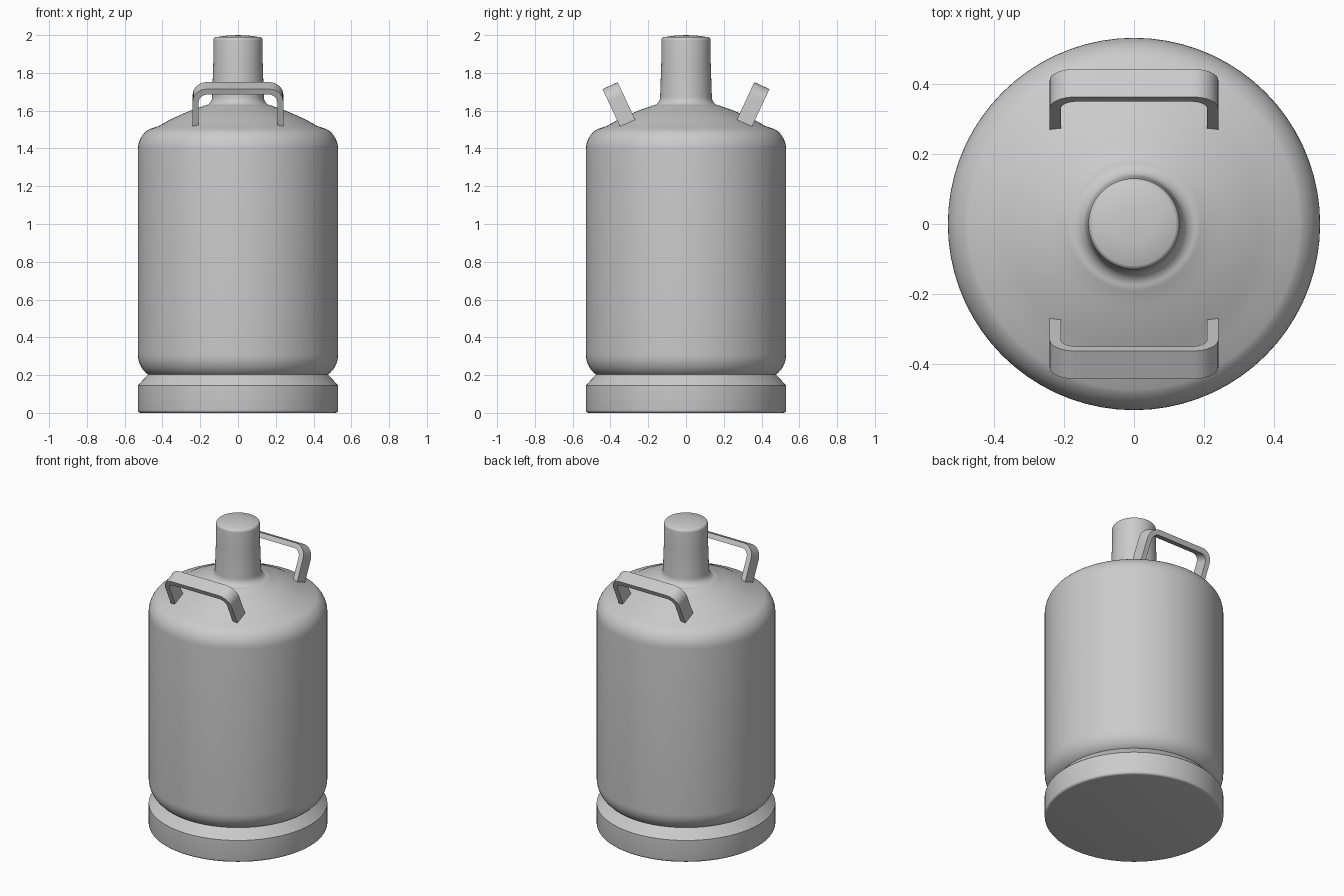
import bpy, bmesh, math
from mathutils import Matrix, Vector

default = bpy.data.objects.get("Cube")
if default:
    bpy.data.objects.remove(default, do_unlink=True)

grey = bpy.data.materials.new("painted grey")
grey.use_nodes = True
colour = (0.6, 0.6, 0.6, 1)
grey.diffuse_color = colour
grey.node_tree.nodes["Principled BSDF"].inputs["Base Color"].default_value = colour


def finish(name, bm, angle):
    bmesh.ops.recalc_face_normals(bm, faces=bm.faces)
    mesh = bpy.data.meshes.new(name)
    bm.to_mesh(mesh)
    bm.free()
    mesh.materials.append(grey)
    obj = bpy.data.objects.new(name, mesh)
    bpy.context.collection.objects.link(obj)
    bpy.ops.object.select_all(action="DESELECT")
    obj.select_set(True)
    bpy.context.view_layer.objects.active = obj
    bpy.ops.object.shade_smooth_by_angle(angle=math.radians(angle))
    return obj


def lathe(name, profile, angle=35, steps=72):
    """Spin a (radius, height) profile around z."""
    bm = bmesh.new()
    verts = [bm.verts.new((r, 0, z)) for r, z in profile]
    edges = [bm.edges.new(pair) for pair in zip(verts, verts[1:])]
    bmesh.ops.spin(bm, geom=verts + edges, cent=(0, 0, 0), axis=(0, 0, 1),
                   angle=math.tau, steps=steps)
    bmesh.ops.remove_doubles(bm, verts=bm.verts, dist=0.0005)
    return finish(name, bm, angle)


def arc(cx, cz, rx, rz, start, end, n=8):
    """Points of an elliptical arc, angles in degrees."""
    angles = [math.radians(start + (end - start) * i / n) for i in range(n + 1)]
    return [(cx + rx * math.cos(a), cz + rz * math.sin(a)) for a in angles]


# Foot ring with chamfered top and softened lower rim
lathe("foot_ring", [(0, 0)] + arc(0.515, 0.015, 0.015, 0.015, -90, 0, 4)
      + [(0.53, 0.145), (0.475, 0.205), (0, 0.205)])

# Tank with rounded bottom, domed shoulder and filleted neck
lathe("tank", [(0, 0.195), (0.45, 0.195)] + arc(0.43, 0.31, 0.10, 0.12, -70, 0)
      + arc(0.42, 1.395, 0.11, 0.12, 0, 62)
      + [(0.42, 1.519), (0.36, 1.552), (0.30, 1.58), (0.24, 1.605), (0.19, 1.622)]
      + arc(0.183, 1.672, 0.046, 0.046, 270, 180)
      + [(0.131, 1.85)] + arc(0.112, 1.972, 0.018, 0.018, 0, 68, 5)
      + [(0.06, 1.997), (0, 2.0)], angle=50)

# Two bent strap handles leaning outwards
HALF, HEIGHT, THICK, WIDTH = 0.24, 0.222, 0.032, 0.088


def strap(inset, radius):
    """Half-arch outline mirrored into a full arch."""
    x, z = HALF - inset, HEIGHT - inset
    half = [(x, 0)] + arc(x - radius, z - radius, radius, radius, 0, 90)
    return half + [(-px, pz) for px, pz in reversed(half)]


def handle(name, turn):
    bm = bmesh.new()
    outline = strap(0, 0.075) + strap(THICK, 0.045)[::-1]
    face = bm.faces.new([bm.verts.new((x, 0, z)) for x, z in outline])
    moved = bmesh.ops.extrude_face_region(bm, geom=[face])["geom"]
    bmesh.ops.translate(bm, vec=Vector((0, WIDTH, 0)),
                        verts=[g for g in moved if isinstance(g, bmesh.types.BMVert)])
    place = (Matrix.Rotation(turn, 4, "Z") @ Matrix.Translation((0, 0.268, 1.55))
             @ Matrix.Rotation(math.radians(-25), 4, "X"))
    bmesh.ops.transform(bm, matrix=place, verts=bm.verts)
    return finish(name, bm, 35)


handle("back_handle", 0)
handle("front_handle", math.pi)
